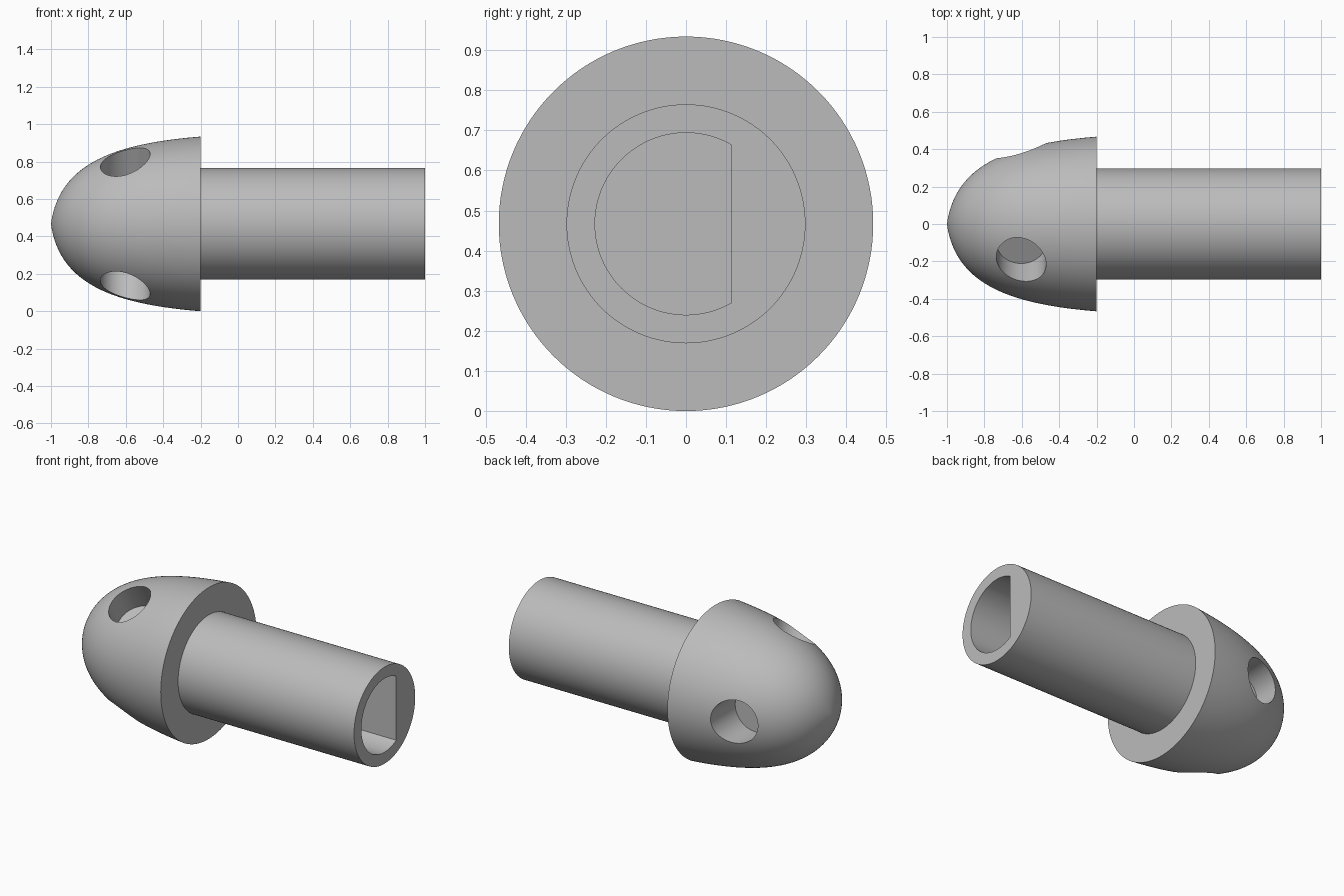
import bpy, bmesh
from math import cos, sin, pi, acos
from mathutils import Matrix, Vector

cube = bpy.data.objects.get("Cube")
if cube:
    bpy.data.objects.remove(cube, do_unlink=True)

AXIS_Z = 0.467
SEGMENTS = 128

grey = bpy.data.materials.new("plain grey")
grey.use_nodes = True
grey.diffuse_color = (0.5, 0.5, 0.5, 1)
grey.node_tree.nodes["Principled BSDF"].inputs["Base Color"].default_value = (0.5, 0.5, 0.5, 1)


def make_object(name, bm):
    bmesh.ops.recalc_face_normals(bm, faces=bm.faces)
    mesh = bpy.data.meshes.new(name)
    bm.to_mesh(mesh)
    bm.free()
    mesh.materials.append(grey)
    obj = bpy.data.objects.new(name, mesh)
    bpy.context.collection.objects.link(obj)
    return obj


def revolve(name, profile):
    """Spin (x, radius) points about the long axis."""
    bm = bmesh.new()
    verts = [bm.verts.new((x, 0, r)) for x, r in profile]
    edges = [bm.edges.new(pair) for pair in zip(verts, verts[1:])]
    bmesh.ops.spin(bm, geom=verts + edges, cent=(0, 0, 0), axis=(1, 0, 0),
                   angle=2 * pi, steps=SEGMENTS, use_duplicate=False)
    bmesh.ops.remove_doubles(bm, verts=bm.verts, dist=1e-5)
    bmesh.ops.translate(bm, verts=bm.verts, vec=(0, 0, AXIS_Z))
    return make_object(name, bm)


def bezier(a, b, c, d, steps):
    for i in range(steps + 1):
        t = i / steps
        s = 1 - t
        yield s**3 * a + 3 * s * s * t * b + 3 * s * t * t * c + t**3 * d


# Domed head with a round shank
dome = [Vector(p) for p in ((-1, 0), (-0.955, 0.33), (-0.65, 0.43), (-0.2, 0.467))]
profile = [tuple(p) for p in bezier(*dome, 40)]
profile += [(-0.2, 0.298), (1, 0.298), (1, 0)]
body = revolve("domed_head_and_shank", profile)

cutters = []

# D-shaped bore in the shank end
BORE, FLAT = 0.227, 0.113
start = acos(FLAT / BORE)
bm = bmesh.new()
ring = []
for i in range(97):
    a = start + (2 * pi - 2 * start) * i / 96
    ring.append(bm.verts.new((-0.2 + 0.02, BORE * cos(a), AXIS_Z + BORE * sin(a))))
face = bm.faces.new(ring)
grown = bmesh.ops.extrude_face_region(bm, geom=[face], use_keep_orig=True)["geom"]
bmesh.ops.translate(bm, vec=(1.4, 0, 0),
                    verts=[v for v in grown if isinstance(v, bmesh.types.BMVert)])
cutters.append(make_object("bore_cutter", bm))

# Three blind radial holes around the head
INNER, OUTER = 0.192, 0.7
for k in range(3):
    bm = bmesh.new()
    bmesh.ops.create_cone(bm, cap_ends=True, segments=64, radius1=0.133, radius2=0.133,
                          depth=OUTER - INNER)
    place = (Matrix.Translation((-0.603, 0, AXIS_Z))
             @ Matrix.Rotation(k * 2 * pi / 3 - pi / 2, 4, "X")
             @ Matrix.Translation((0, 0, (INNER + OUTER) / 2)))
    bmesh.ops.transform(bm, matrix=place, verts=bm.verts)
    cutters.append(make_object("hole_cutter", bm))

# Cut, then discard the cutters
bpy.context.view_layer.objects.active = body
for cutter in cutters:
    cutter.hide_render = True
    mod = body.modifiers.new("cut", "BOOLEAN")
    mod.operation = "DIFFERENCE"
    mod.solver = "EXACT"
    mod.object = cutter
    bpy.ops.object.modifier_apply(modifier=mod.name)
    bpy.data.objects.remove(cutter, do_unlink=True)

bpy.ops.object.select_all(action="DESELECT")
body.select_set(True)
bpy.ops.object.shade_smooth_by_angle(angle=pi / 6)
